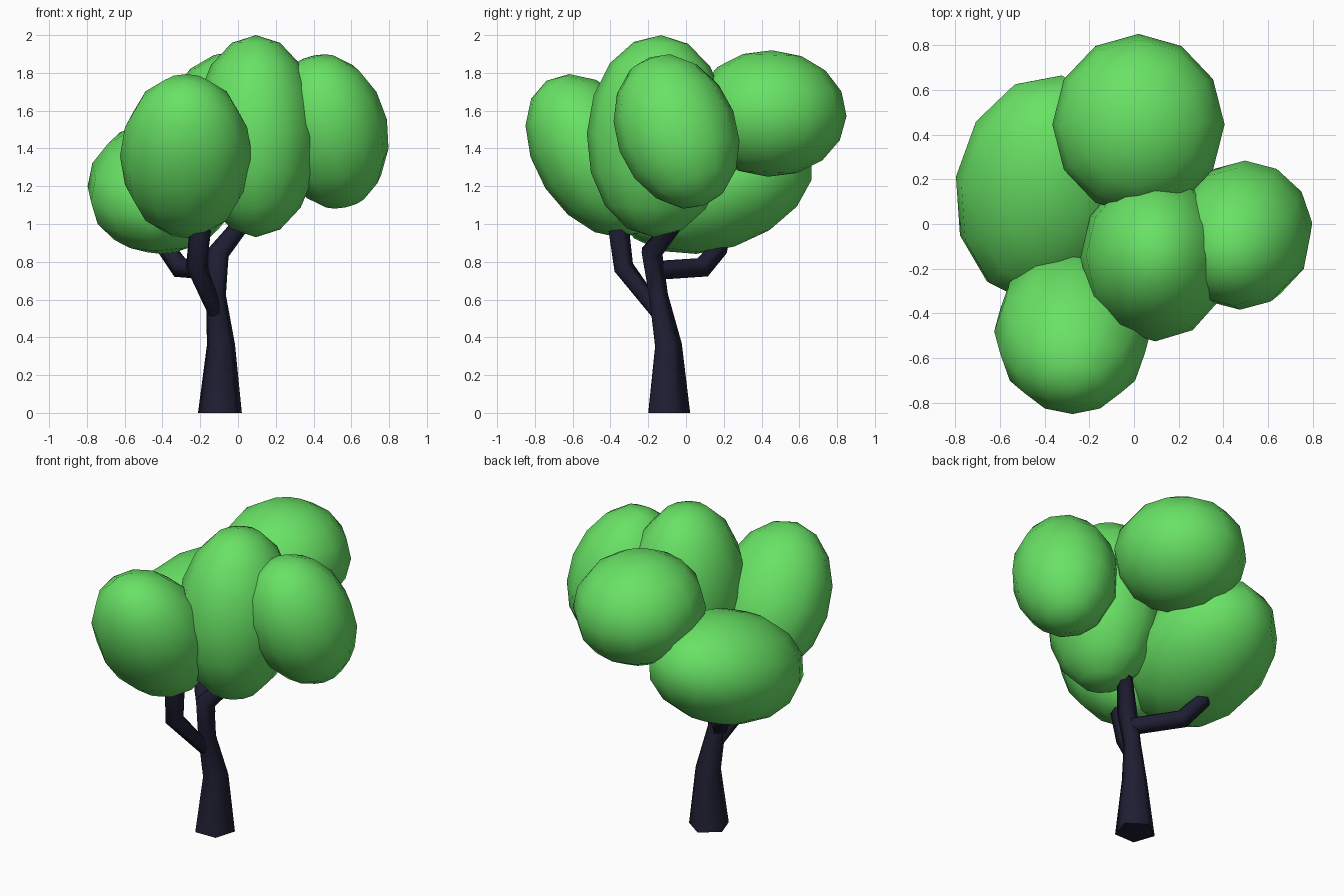
import bpy, bmesh
from math import radians, cos, sin, pi
from mathutils import Vector, Matrix, Euler

if "Cube" in bpy.data.objects:
    bpy.data.objects.remove(bpy.data.objects["Cube"])


def material(name, rgb):
    m = bpy.data.materials.new(name)
    m.diffuse_color = (*rgb, 1)
    m.use_nodes = True
    m.node_tree.nodes["Principled BSDF"].inputs["Base Color"].default_value = m.diffuse_color
    return m


LEAF = material("leaf_green", (0.14, 0.76, 0.13))
BARK = material("dark_bark", (0.013, 0.013, 0.033))


def finish(bm, name, mat):
    """Turn the bmesh into a smooth-shaded, coloured object."""
    bmesh.ops.recalc_face_normals(bm, faces=bm.faces)
    for f in bm.faces:
        f.smooth = True
    mesh = bpy.data.meshes.new(name)
    bm.to_mesh(mesh)
    bm.free()
    mesh.materials.append(mat)
    ob = bpy.data.objects.new(name, mesh)
    bpy.context.collection.objects.link(ob)
    return ob


def foliage(name, centre, radii, tilt):
    """Smooth low-poly ellipsoid, tilted in degrees."""
    bm = bmesh.new()
    rot = Euler([radians(a) for a in tilt])
    bmesh.ops.create_uvsphere(bm, u_segments=12, v_segments=8, radius=1,
                              matrix=Matrix.LocRotScale(Vector(centre), rot, Vector(radii)))
    return finish(bm, name, LEAF)


def limb(name, path, sides=5, start=radians(-53)):
    """Tapered tube through (x, y, z, radius) points."""
    bm = bmesh.new()
    pts = [Vector(p[:3]) for p in path]
    rings = []
    for i, p in enumerate(pts):
        a = (p - pts[i - 1]).normalized() if i else Vector()
        b = (pts[i + 1] - p).normalized() if i < len(pts) - 1 else Vector()
        rot = Vector((0, 0, 1)).rotation_difference((a + b).normalized())
        r = path[i][3]
        rings.append([bm.verts.new(p + rot @ Vector((r * cos(start + 2 * pi * k / sides),
                                                     r * sin(start + 2 * pi * k / sides), 0)))
                      for k in range(sides)])
    for lo, hi in zip(rings, rings[1:]):
        for k in range(sides):
            n = (k + 1) % sides
            bm.faces.new((lo[k], lo[n], hi[n], hi[k]))
    bm.faces.new(rings[0])
    bm.faces.new(rings[-1])
    ob = finish(bm, name, BARK)
    bpy.context.view_layer.objects.active = ob
    ob.select_set(True)
    bpy.ops.object.shade_smooth_by_angle(angle=radians(80))
    ob.select_set(False)
    return ob


# Crown: five overlapping leaf masses
foliage("foliage_centre", (0.095, -0.15, 1.465), (0.335, 0.375, 0.535), (-2, 0, 0))
foliage("foliage_front", (-0.275, -0.48, 1.36), (0.35, 0.315, 0.475), (33, 0, 0))
foliage("foliage_right", (0.485, -0.05, 1.49), (0.31, 0.32, 0.425), (20, -12, 0))
foliage("foliage_back", (0.02, 0.445, 1.585), (0.385, 0.405, 0.335), (-2, 0, 0))
foliage("foliage_left", (-0.395, 0.155, 1.20), (0.405, 0.54, 0.335), (18, 0, -8))

# Trunk and side branches
limb("trunk", [(-0.095, -0.10, 0, 0.122), (-0.09, -0.10, 0.36, 0.078),
               (-0.116, -0.15, 0.62, 0.055), (-0.105, -0.185, 0.85, 0.062),
               (0.0, -0.08, 0.98, 0.05), (0.06, -0.06, 1.06, 0.04)])
limb("front_branch", [(-0.12, -0.15, 0.53, 0.042), (-0.22, -0.335, 0.77, 0.058),
                      (-0.20, -0.36, 0.96, 0.06), (-0.20, -0.38, 1.05, 0.05)])
limb("left_branch", [(-0.12, -0.15, 0.75, 0.055), (-0.30, 0.08, 0.765, 0.058),
                     (-0.375, 0.17, 0.87, 0.052), (-0.39, 0.19, 0.93, 0.04)])

# Press the trunk's base ring flat on the ground
for v in bpy.data.objects["trunk"].data.vertices:
    if v.co.z < 0.05:
        v.co.z = 0
